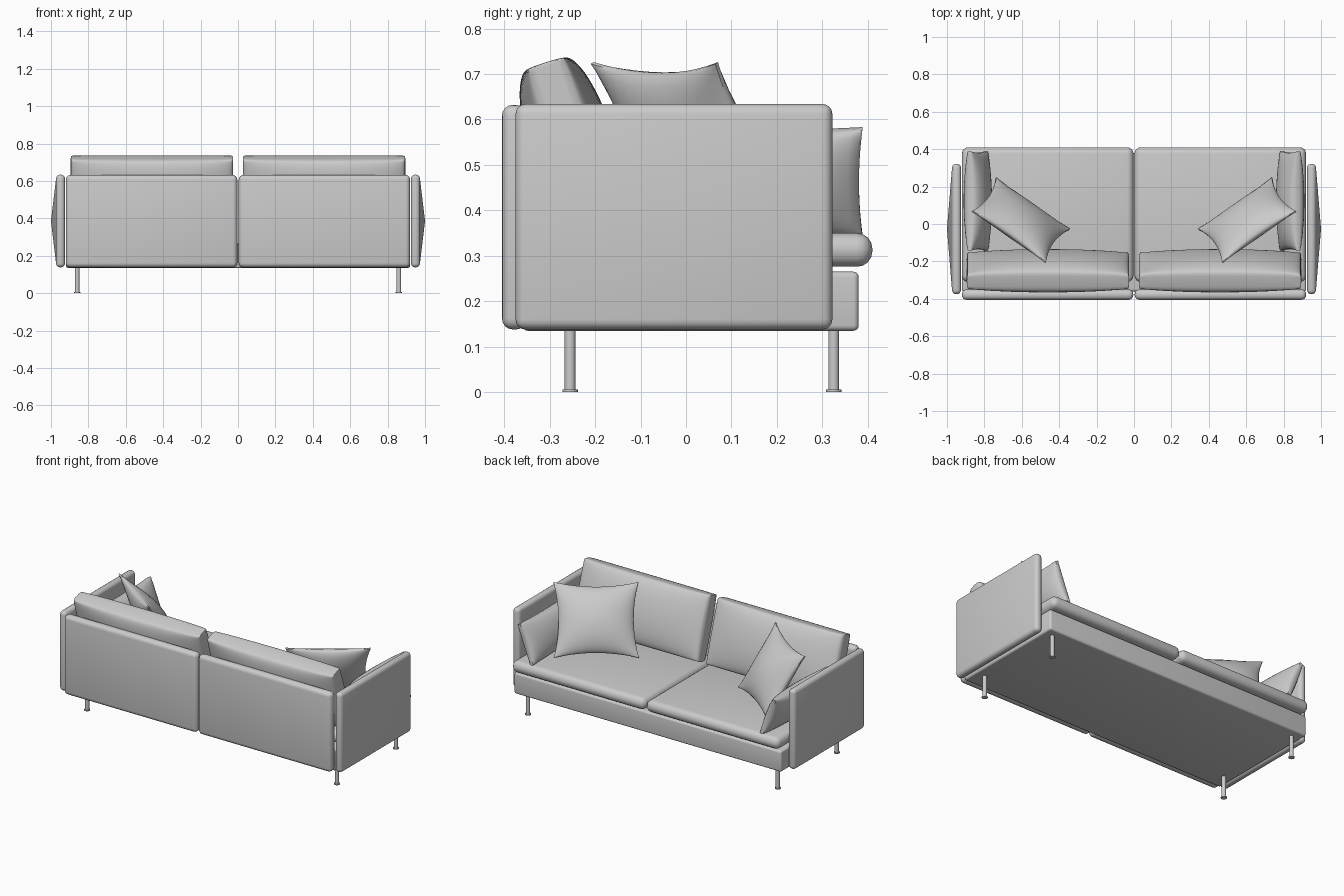
import bpy, bmesh, math
from mathutils import Vector, Matrix

if "Cube" in bpy.data.objects:
    bpy.data.objects.remove(bpy.data.objects["Cube"])


def add(name, bm):
    bmesh.ops.recalc_face_normals(bm, faces=bm.faces)
    me = bpy.data.meshes.new(name)
    bm.to_mesh(me)
    bm.free()
    ob = bpy.data.objects.new(name, me)
    bpy.context.collection.objects.link(ob)
    return ob


def slab(name, lo, hi, radius, bulge_dir=None, bulge=0.0):
    """Rounded box between two corners; one face may swell to a soft peak."""
    bm = bmesh.new()
    lo, hi = Vector(lo), Vector(hi)
    m = Matrix.Translation((lo + hi) / 2) @ Matrix.Diagonal((*(hi - lo), 1))
    bmesh.ops.create_cube(bm, size=1, matrix=m)
    bmesh.ops.bevel(bm, geom=bm.edges[:], offset=radius, segments=4,
                    profile=0.5, affect='EDGES')
    if bulge_dir:
        bm.normal_update()
        d = Vector(bulge_dir)
        face = max((f for f in bm.faces if f.normal.dot(d) > 0.99),
                   key=lambda f: f.calc_area())
        peak = bmesh.ops.poke(bm, faces=[face])['verts'][0]
        peak.co += d * bulge
    return add(name, bm)


def cushion(name, centre, u_dir, v_dir, width, height, thick, edge=0.01,
            power=0.6, pinch=0.05, n=14, bevel=0.0):
    """Stuffed cushion: two swollen grids joined by a rim, edges drawn inward."""
    u_dir, v_dir = Vector(u_dir).normalized(), Vector(v_dir).normalized()
    n_dir = u_dir.cross(v_dir).normalized()
    bm = bmesh.new()
    sides = []
    for s in (-1, 1):
        grid = []
        for i in range(n + 1):
            row = []
            for j in range(n + 1):
                a = -math.cos(math.pi * i / n)
                b = -math.cos(math.pi * j / n)
                swell = ((1 - a * a) * (1 - b * b)) ** power if 0 < i < n and 0 < j < n else 0
                x = a * width / 2 - a * pinch * (1 - b * b) * height / 2
                y = b * height / 2 - b * pinch * (1 - a * a) * height / 2
                z = s * (edge + (thick - edge) * swell) / 2
                row.append(bm.verts.new(Vector(centre) + u_dir * x + v_dir * y + n_dir * z))
            grid.append(row)
        for i in range(n):
            for j in range(n):
                bm.faces.new((grid[i][j], grid[i + 1][j], grid[i + 1][j + 1], grid[i][j + 1]))
        sides.append(grid)
    rim = ([(i, 0) for i in range(n)] + [(n, j) for j in range(n)]
           + [(i, n) for i in range(n, 0, -1)] + [(0, j) for j in range(n, 0, -1)])
    for k, (i, j) in enumerate(rim):
        p, q = rim[(k + 1) % len(rim)]
        bm.faces.new((sides[0][i][j], sides[0][p][q], sides[1][p][q], sides[1][i][j]))
    ob = add(name, bm)
    if bevel:
        mod = ob.modifiers.new("soften", 'SUBSURF')
        mod.levels = mod.render_levels = 1
    return ob


def leg(name, x, y):
    bm = bmesh.new()
    for r, z0, z1 in ((0.012, 0.0, 0.14), (0.017, 0.0, 0.006)):
        bmesh.ops.create_cone(bm, cap_ends=True, segments=20, radius1=r, radius2=r,
                              depth=z1 - z0, matrix=Matrix.Translation((x, y, (z0 + z1) / 2)))
    return add(name, bm)


# Base frame under the seats
slab("base", (-0.92, -0.36, 0.135), (0.92, 0.38, 0.265), 0.012)

for s, side in ((-1, "left"), (1, "right")):
    def span(a, b):
        return (min(s * a, s * b), max(s * a, s * b))

    # Back panel
    x0, x1 = span(0.004, 0.92)
    slab(side + "_back_panel", (x0, -0.405, 0.138), (x1, -0.35, 0.632), 0.024)
    # Arm panel with swollen outer face
    x0, x1 = span(0.925, 0.973)
    slab(side + "_arm_panel", (x0, -0.375, 0.138), (x1, 0.322, 0.634), 0.022,
         (s, 0, 0), 0.027)
    # Seat cushion
    x0, x1 = span(0.003, 0.92)
    slab(side + "_seat_cushion", (x0, -0.31, 0.276), (x1, 0.41, 0.35), 0.034)
    # Back cushion leaning on the back panel
    cushion(side + "_back_cushion", (s * 0.46, -0.25, 0.54), (1, 0, 0), (0, -0.3, 0.95),
            0.87, 0.39, 0.19, edge=0.08, power=0.5, pinch=0.0, bevel=1)
    # Bolster cushion leaning on the arm
    cushion(side + "_arm_cushion", (s * 0.835, 0.123, 0.463), (0, 1, 0), (s * 0.36, 0, 0.93),
            0.53, 0.25, 0.13, edge=0.02, power=0.5, pinch=0.06)
    # Loose square pillow turned across the corner
    cushion(side + "_throw_pillow", (s * 0.605, 0.02, 0.54), (s * 0.82, 0.57, 0),
            (s * 0.13, -0.18, 0.37), 0.48, 0.43, 0.15, edge=0.008, power=0.65, pinch=0.13)
    # Legs
    leg(side + "_back_leg", s * 0.86, -0.255)
    leg(side + "_front_leg", s * 0.86, 0.325)

# Smooth shading with crisp creases
bpy.ops.object.select_all(action='SELECT')
bpy.context.view_layer.objects.active = bpy.data.objects["base"]
bpy.ops.object.shade_smooth_by_angle(angle=math.radians(40))
